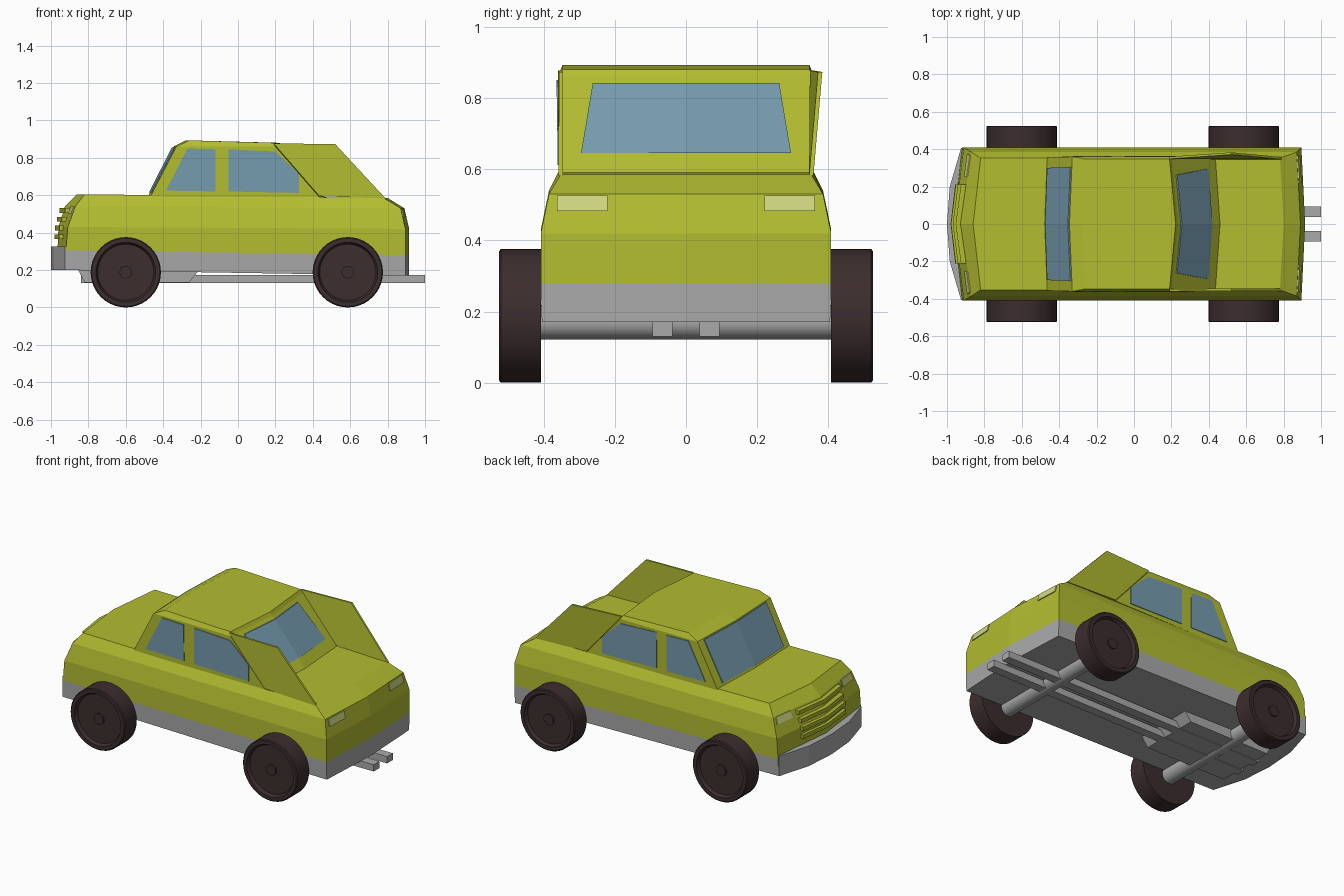
import bpy, bmesh, math
from mathutils import Vector

if "Cube" in bpy.data.objects:
    bpy.data.objects.remove(bpy.data.objects["Cube"])


def mat(name, rgb):
    m = bpy.data.materials.new(name)
    m.diffuse_color = (*rgb, 1)
    m.use_nodes = True
    m.node_tree.nodes["Principled BSDF"].inputs["Base Color"].default_value = m.diffuse_color
    return m


PAINT = mat("lime_paint", (0.45, 0.51, 0.03))
GREY = mat("trim_grey", (0.40, 0.40, 0.40))
GLASS = mat("window_glass", (0.18, 0.33, 0.43))
TYRE = mat("dark_brown", (0.045, 0.026, 0.027))
LAMP = mat("pale_lamp", (0.63, 0.68, 0.22))


def add(name, verts, faces, material):
    bm = bmesh.new()
    vs = [bm.verts.new(v) for v in verts]
    for f in faces:
        bm.faces.new([vs[i] for i in f])
    bmesh.ops.recalc_face_normals(bm, faces=bm.faces)
    me = bpy.data.meshes.new(name)
    bm.to_mesh(me)
    bm.free()
    me.materials.append(material)
    ob = bpy.data.objects.new(name, me)
    bpy.context.collection.objects.link(ob)
    return ob


def loft(name, rings, material):
    """Skin equal-sized rings and cap both ends."""
    n = len(rings[0])
    faces = [tuple(range(n)), tuple(range(n * (len(rings) - 1), n * len(rings)))]
    for r in range(len(rings) - 1):
        for i in range(n):
            j = (i + 1) % n
            faces.append((r * n + i, r * n + j, r * n + n + j, r * n + n + i))
    return add(name, [p for ring in rings for p in ring], faces, material)


def hull(name, levels, material):
    """Level: z front, z rear, x front centre, x front corner, x rear corner, x rear centre, half width."""
    rings = []
    for zf, zr, fc, fk, rk, rc, w in levels:
        rings.append([(fc, 0, zf), (fk, -w, zf), (rk, -w, zr),
                      (rc, 0, zr), (rk, w, zr), (fk, w, zf)])
    return loft(name, rings, material)


def on_end(levels, rear, y, z, lift=0.0):
    """Point on the front or rear surface of a hull."""
    rows = [(l[1], l[5], l[4], l[6]) if rear else (l[0], l[2], l[3], l[6]) for l in levels]
    for a, b in zip(rows, rows[1:]):
        if z <= b[0] or b is rows[-1]:
            t = (z - a[0]) / (b[0] - a[0])
            c, k, w = (a[i] + (b[i] - a[i]) * t for i in (1, 2, 3))
            x = c + (k - c) * abs(y) / w
            return Vector((x + (lift if rear else -lift), y, z))


def prism(name, pts, axis, lo, hi, material):
    """Extrude a 2D outline along axis y or z."""
    put = (lambda p, d: (p[0], d, p[1])) if axis == "y" else (lambda p, d: (p[0], p[1], d))
    return loft(name, [[put(p, d) for p in pts] for d in (lo, hi)], material)


def end_plate(name, levels, rear, corners, material):
    """Thin plate following a hull end; corners are (y, z)."""
    rings = [[on_end(levels, rear, y, z, d) for y, z in corners] for d in (-0.002, 0.006)]
    return loft(name, rings, material)


# Body shells
SILL = [(0.20, 0.17, -0.96, -0.92, 0.895, 0.915, 0.405),
        (0.305, 0.28, -0.965, -0.92, 0.895, 0.915, 0.408)]
BODY = [(0.305, 0.28, -0.965, -0.92, 0.895, 0.915, 0.408),
        (0.43, 0.42, -0.96, -0.91, 0.895, 0.915, 0.408),
        (0.54, 0.53, -0.925, -0.87, 0.87, 0.89, 0.385),
        (0.605, 0.585, -0.86, -0.82, 0.78, 0.80, 0.352)]
CABIN = [(0.59, 0.59, -0.483, -0.47, 0.435, 0.46, 0.356),
         (0.86, 0.86, -0.345, -0.33, 0.20, 0.235, 0.36),
         (0.893, 0.88, -0.28, -0.26, 0.19, 0.222, 0.347)]
hull("lower_sill", SILL, GREY)
hull("main_body", BODY, PAINT)
hull("cabin", CABIN, PAINT)

# Front bumper
prism("front_bumper", [(-1, 0), (-0.985, -0.2), (-0.925, -0.405), (-0.89, -0.405),
                       (-0.89, 0.405), (-0.925, 0.405), (-0.985, 0.2)], "z", 0.20, 0.325, GREY)

# Grille slats
for i in range(4):
    z = 0.365 + i * 0.047
    c, k = on_end(BODY, False, 0, z).x, on_end(BODY, False, 0.21, z).x
    prism("grille_slat", [(c - 0.018, 0), (k - 0.018, -0.21), (k + 0.02, -0.21),
                          (k + 0.02, 0.21), (k - 0.018, 0.21)], "z", z, z + 0.025, PAINT)

# Parts repeated on both sides
FRONT_WIN = [(-0.385, 0.625), (-0.27, 0.85), (-0.12, 0.845), (-0.12, 0.62)]
REAR_WIN = [(-0.05, 0.845), (0.2, 0.833), (0.325, 0.715), (0.325, 0.612), (-0.05, 0.62)]
for s, apex in ((-1, 0.357), (1, 0.383)):
    # Glass
    end_plate("windscreen", CABIN, False,
              [(0, 0.615), (s * 0.30, 0.615), (s * 0.305, 0.855), (0, 0.855)], GLASS)
    end_plate("rear_window", CABIN, True,
              [(0, 0.645), (s * 0.295, 0.645), (s * 0.262, 0.842), (0, 0.842)], GLASS)
    for name, pts in (("front_side_window", FRONT_WIN), ("rear_side_window", REAR_WIN)):
        loft(name, [[(x, s * (0.356 + (z - 0.59) * 0.0148 + d), z) for x, z in pts]
                    for d in (-0.002, 0.004)], GLASS)
    # Lamps
    end_plate("headlamp", BODY, False,
              [(s * 0.25, 0.50), (s * 0.375, 0.50), (s * 0.365, 0.54), (s * 0.25, 0.54)], LAMP)
    end_plate("tail_lamp", BODY, True,
              [(s * 0.22, 0.482), (s * 0.363, 0.482), (s * 0.363, 0.526), (s * 0.22, 0.526)], LAMP)
    # Rear buttress fin
    fin = [(0.19, 0.36, 0.877), (0.52, apex, 0.873), (0.79, 0.358, 0.582), (0.435, 0.358, 0.595)]
    loft("rear_buttress", [[(x, s * (y - d), z) for x, y, z in fin] for d in (0, 0.012)], PAINT)
    # Underbody rail
    y = s * 0.066
    prism("underbody_rail", [(-0.84, 0.13), (1, 0.13), (1, 0.172), (-0.84, 0.172)],
          "y", y - 0.028, y + 0.028, GREY)

# Engine undertray
prism("undertray", [(-0.86, 0.21), (-0.82, 0.134), (-0.26, 0.134), (-0.2, 0.21)],
      "y", -0.19, 0.19, GREY)


# Axles and wheels
def lathe(name, x, z, profile, material, n=40):
    rings = [[(x + r * math.cos(2 * math.pi * i / n), y, z + r * math.sin(2 * math.pi * i / n))
              for i in range(n)] for r, y in profile]
    ob = loft(name, rings, material)
    bpy.ops.object.select_all(action="DESELECT")
    bpy.context.view_layer.objects.active = ob
    ob.select_set(True)
    bpy.ops.object.shade_smooth_by_angle(angle=math.radians(30))


WHEEL = [(0.188, 0.408), (0.188, 0.52), (0.182, 0.525), (0.16, 0.525), (0.15, 0.505),
         (0.033, 0.505), (0.033, 0.515)]
for x, label in ((-0.6, "front"), (0.587, "rear")):
    lathe(label + "_axle", x, 0.17, [(0.048, -0.41), (0.048, 0.41)], GREY, 24)
    for s in (-1, 1):
        lathe(label + "_wheel", x, 0.188, [(r, s * y) for r, y in WHEEL], TYRE)
